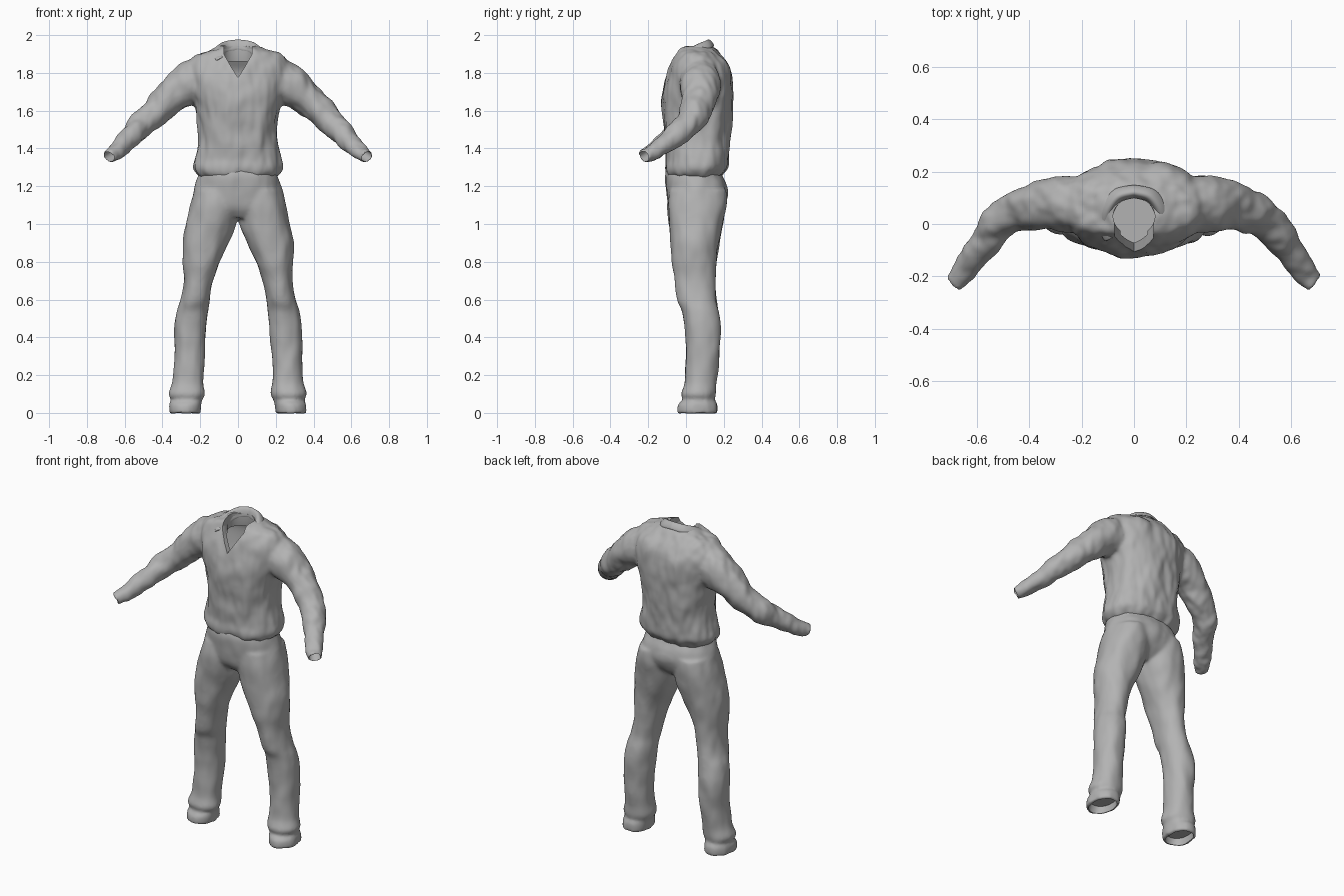
import bpy, bmesh, math
from mathutils import Vector, noise

if "Cube" in bpy.data.objects:
    bpy.data.objects.remove(bpy.data.objects["Cube"])

cloth = bpy.data.materials.new("grey cloth")
cloth.use_nodes = True
GREY = (0.45, 0.45, 0.45, 1)
cloth.diffuse_color = GREY
cloth.node_tree.nodes["Principled BSDF"].inputs["Base Color"].default_value = GREY


def spline(rows, steps=5):
    """Smooth Catmull-Rom interpolation of equal-length tuples."""
    out = []
    for i in range(len(rows) - 1):
        a, b, c, d = (rows[max(0, min(len(rows) - 1, i + k))] for k in (-1, 0, 1, 2))
        for s in range(steps):
            t = s / steps
            out.append([q + t / 2 * (r - p + t * (2*p - 5*q + 4*r - w + t * (3*(q - r) + w - p)))
                        for p, q, r, w in zip(a, b, c, d)])
    return out + [list(rows[-1])]


def skin(bm, rings):
    """Closed tube through a list of rings of points."""
    loops = [[bm.verts.new(p) for p in ring] for ring in rings]
    n = len(loops[0])
    for a, b in zip(loops, loops[1:]):
        for i in range(n):
            j = (i + 1) % n
            bm.faces.new((a[i], a[j], b[j], b[i]))
    bm.faces.new(loops[0][::-1])
    bm.faces.new(loops[-1])


def oval(power, n=40):
    for i in range(n):
        a = 2 * math.pi * i / n
        c, s = math.cos(a), math.sin(a)
        yield math.copysign(abs(c) ** (2 / power), c), math.copysign(abs(s) ** (2 / power), s)


def upright(bm, rows, side=1, inset=0.0, power=2.3):
    """Loft of level sections: z, x from, x to, y from, y to."""
    rings = []
    for z, x0, x1, y0, y1 in spline(rows):
        cx, cy, rx, ry = (x0 + x1) / 2, (y0 + y1) / 2, (x1 - x0) / 2 - inset, (y1 - y0) / 2 - inset
        rings.append([Vector((side * (cx + rx * c), cy + ry * s, z)) for c, s in oval(power)])
    skin(bm, rings)


def limb(bm, rows, side=1, inset=0.0):
    """Loft along a path: x, y, z, level radius, upright radius."""
    rows = spline(rows)
    rings = []
    for i, (x, y, z, rh, rv) in enumerate(rows):
        t = (Vector(rows[min(i + 1, len(rows) - 1)][:3]) - Vector(rows[max(i - 1, 0)][:3])).normalized()
        u = t.cross(Vector((0, 0, 1))).normalized()
        v = u.cross(t)
        ring = [Vector((x, y, z)) + u * c * (rh - inset) + v * s * (rv - inset) for c, s in oval(2)]
        rings.append([Vector((side * p.x, p.y, p.z)) for p in ring])
    skin(bm, rings)


def make(name, bm):
    bmesh.ops.recalc_face_normals(bm, faces=bm.faces)
    me = bpy.data.meshes.new(name)
    bm.to_mesh(me)
    bm.free()
    ob = bpy.data.objects.new(name, me)
    bpy.context.collection.objects.link(ob)
    me.materials.append(cloth)
    return ob


def bake(ob):
    dg = bpy.context.evaluated_depsgraph_get()
    dg.update()
    me = bpy.data.meshes.new_from_object(ob.evaluated_get(dg))
    ob.modifiers.clear()
    ob.data = me


def fuse(ob, smoothing):
    m = ob.modifiers.new("fuse", 'REMESH')
    m.mode, m.voxel_size = 'VOXEL', 0.01
    m = ob.modifiers.new("soften", 'SMOOTH')
    m.factor, m.iterations = 0.5, smoothing
    bake(ob)


def wrinkle(ob, stretch, amount):
    """Push soft folds into the cloth."""
    moves = []
    for v in ob.data.vertices:
        p = Vector((v.co.x * stretch[0], v.co.y * stretch[1], v.co.z * stretch[2]))
        fold = noise.noise(p) + 0.5 * noise.noise(p * 2.1)
        moves.append(v.co + v.normal * fold * amount)
    for v, co in zip(ob.data.vertices, moves):
        v.co = co


def carve(ob, bm):
    cutter = make("cutter", bm)
    cutter.hide_render = True
    m = ob.modifiers.new("carve", 'BOOLEAN')
    m.operation, m.solver, m.object = 'DIFFERENCE', 'EXACT', cutter
    bake(ob)
    bpy.data.objects.remove(cutter)


def smooth(ob):
    bpy.ops.object.select_all(action='DESELECT')
    ob.select_set(True)
    bpy.context.view_layer.objects.active = ob
    bpy.ops.object.shade_smooth_by_angle(angle=math.radians(50))


# Shirt: torso with bloused hem, and two sleeves
torso = [(z, -w, w, f, b) for z, w, f, b in (
    (1.245, .19, -.085, .175), (1.265, .215, -.105, .2), (1.3, .235, -.11, .225), (1.35, .228, -.105, .23),
    (1.45, .21, -.115, .235), (1.6, .222, -.125, .245), (1.7, .25, -.122, .25), (1.8, .27, -.1, .242),
    (1.86, .26, -.075, .21), (1.9, .22, -.055, .175), (1.93, .13, -.045, .15), (1.945, .09, -.03, .13))]
sleeve = [(.12, .07, 1.78, .085, .1), (.24, .075, 1.75, .108, .117), (.335, .075, 1.69, .097, .096),
          (.42, .055, 1.61, .083, .08), (.5, .015, 1.535, .073, .07), (.58, -.085, 1.45, .06, .057),
          (.64, -.17, 1.385, .049, .046), (.685, -.225, 1.355, .042, .038)]
bm = bmesh.new()
upright(bm, torso)
for side in (1, -1):
    limb(bm, sleeve, side)
shirt = make("shirt", bm)
fuse(shirt, 8)
wrinkle(shirt, (12, 12, 6), 0.011)

# Hollow chest and neck opening
bm = bmesh.new()
upright(bm, [r for r in torso if 1.4 < r[0] < 1.87], inset=0.035)
carve(shirt, bm)
bm = bmesh.new()
upright(bm, [(z, -w, w, f, b) for z, w, f, b in (
    (1.8, .085, -.05, .12), (1.9, .08, -.04, .1), (2.05, .08, -.04, .1))], power=2)
carve(shirt, bm)

# Open V at the throat
bm = bmesh.new()
vee = [(0, 1.775), (.035, 1.83), (.075, 1.9), (.075, 2.1), (-.075, 2.1), (-.075, 1.9), (-.035, 1.83)]
skin(bm, [[Vector((x, y, z)) for x, z in vee] for y in (-.3, .02)])
carve(shirt, bm)

# Open cuffs
start, end = Vector(sleeve[-2][:3]), Vector(sleeve[-1][:3])
for side in (1, -1):
    bm = bmesh.new()
    path = [start, end, end + (end - start) * 0.6]
    limb(bm, [(*p, .042, .038) for p in path], side, inset=0.009)
    carve(shirt, bm)
smooth(shirt)

# Folded collar: back to front, mirrored
inner = [(0, .1, 1.92), (.05, .085, 1.91), (.078, .045, 1.89), (.083, 0, 1.865), (.062, -.05, 1.84)]
fold = [(0, .115, 1.992), (.055, .1, 1.986), (.09, .055, 1.965), (.098, 0, 1.928), (.078, -.05, 1.892)]
outer = [(0, .15, 1.94), (.08, .132, 1.93), (.132, .065, 1.912), (.143, 0, 1.89), (.112, -.07, 1.862)]
bm = bmesh.new()
profile = [[bm.verts.new(p) for p in spline(row, 4)] for row in (inner, fold, outer)]
for a, b in zip(profile, profile[1:]):
    for i in range(len(a) - 1):
        bm.faces.new((a[i], a[i + 1], b[i + 1], b[i]))
collar = make("collar", bm)
m = collar.modifiers.new("mirror", 'MIRROR')
m.use_clip = True
m = collar.modifiers.new("thickness", 'SOLIDIFY')
m.thickness, m.offset = 0.014, 0
m = collar.modifiers.new("round", 'SUBSURF')
m.levels = m.render_levels = 2
bake(collar)
smooth(collar)

# Trousers: hips and two legs with bunched hems
hips = [(z, -w, w, f, b) for z, w, f, b in (
    (1.03, .12, -.05, .12), (1.08, .215, -.085, .19), (1.15, .235, -.1, .222),
    (1.21, .222, -.106, .215), (1.26, .205, -.105, .19), (1.3, .195, -.09, .18))]
leg = [(1.18, .0, .23, -.09, .215), (1.1, .0, .25, -.1, .218), (1.0, .01, .275, -.09, .195),
       (.9, .05, .293, -.083, .175), (.8, .095, .291, -.075, .16), (.7, .13, .29, -.06, .158),
       (.6, .15, .305, -.048, .16), (.53, .16, .325, -.015, .172), (.42, .17, .338, -.005, .185),
       (.25, .18, .338, -.005, .172), (.16, .182, .345, -.008, .16), (.1, .175, .365, -.025, .157),
       (.07, .19, .352, -.015, .15), (.045, .195, .362, -.04, .165), (-.003, .2, .362, -.045, .168)]
bm = bmesh.new()
upright(bm, hips)
for side in (1, -1):
    upright(bm, leg, side, power=2.15)
trousers = make("trousers", bm)
fuse(trousers, 8)
wrinkle(trousers, (9, 9, 5), 0.008)

# Hollow trouser hems
for side in (1, -1):
    bm = bmesh.new()
    upright(bm, [(.04, .2, .36, -.035, .16), (0, .2, .362, -.045, .168), (-.05, .2, .362, -.045, .168)],
            side, inset=0.016)
    carve(trousers, bm)
smooth(trousers)
